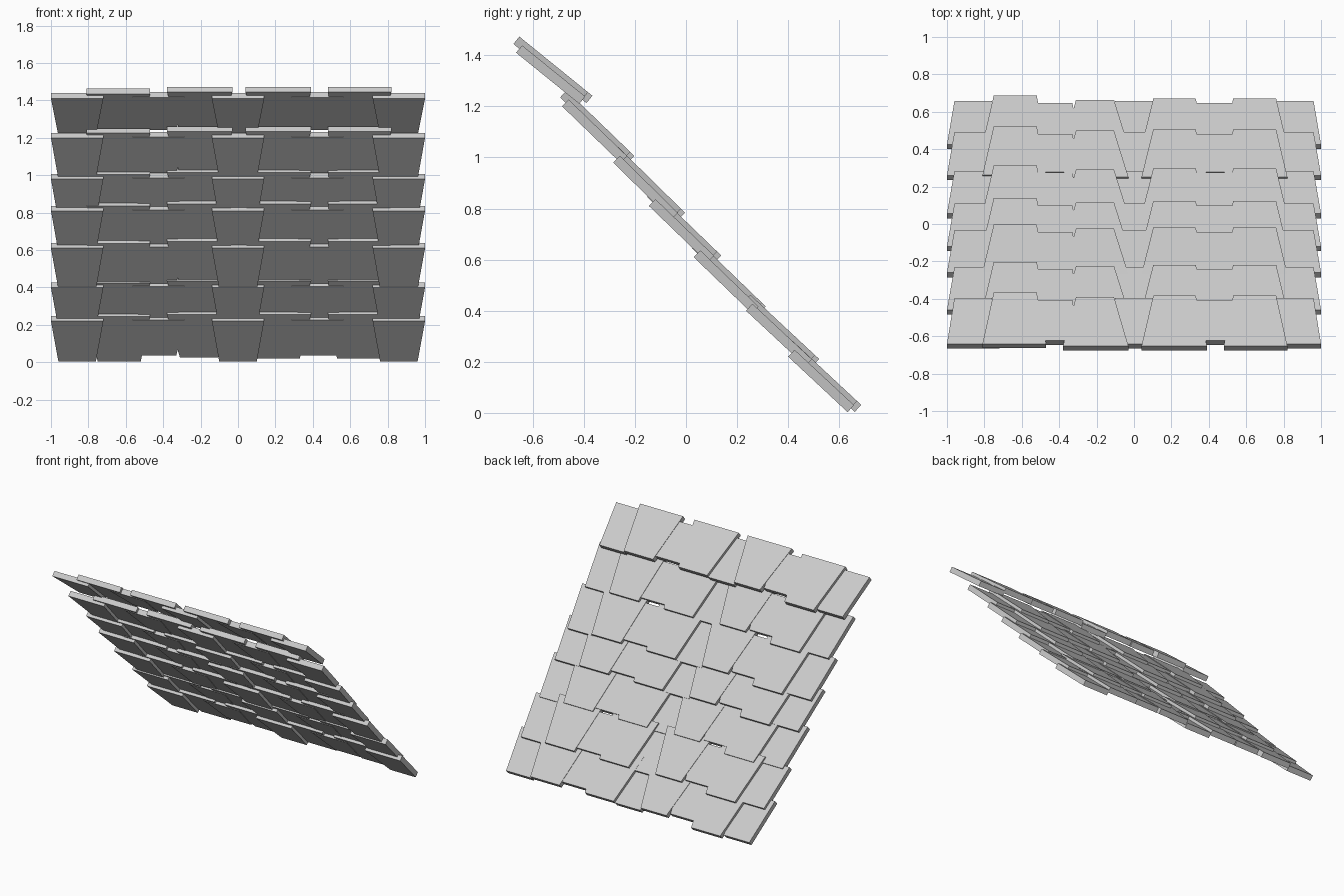
import bpy
from math import sin, cos, radians

if "Cube" in bpy.data.objects:
    bpy.data.objects.remove(bpy.data.objects["Cube"])

THICK = 0.037

# Each row: (y, z) of the upper underside corner and slope in degrees
ROWS = [
    (-0.665, 1.41, 39), (-0.485, 1.20, 44), (-0.285, 0.98, 44.5),
    (-0.145, 0.81, 44), (0.03, 0.61, 44), (0.235, 0.40, 43), (0.40, 0.22, 43),
]

# Each shingle: wide-end x range, narrow-end x range, start/end along slope, lift
SHINGLES = [
    # under layer
    ("under", -1.0, -0.72, -0.96, -0.76, 0.0, 0.318, 0.0),
    ("under", -0.14, 0.14, -0.10, 0.10, 0.0, 0.318, 0.0),
    ("under", 0.72, 1.0, 0.76, 0.96, 0.0, 0.318, 0.0),
    # middle layer
    ("middle", -0.565, -0.285, -0.525, -0.33, 0.01, 0.288, 0.017),
    ("middle", 0.285, 0.565, 0.33, 0.53, 0.01, 0.288, 0.017),
    # cover layer
    ("cover", -0.81, -0.47, -0.75, -0.52, -0.015, 0.338, 0.02),
    ("cover", -0.38, -0.03, -0.31, -0.107, -0.03, 0.308, 0.02),
    ("cover", 0.04, 0.39, 0.103, 0.33, -0.03, 0.316, 0.02),
    ("cover", 0.48, 0.82, 0.53, 0.76, -0.03, 0.316, 0.02),
]


def add_shingle(name, row, xa, xb, xc, xd, s0, s1, lift):
    """Tapered slab lying on the slope of its row."""
    y, z, deg = row
    c, s = cos(radians(deg)), sin(radians(deg))

    def point(x, along, up):
        return (x, y + along * c + up * s, z - along * s + up * c)

    outline = [(xa, s0), (xb, s0), (xd, s1), (xc, s1)]
    verts = [point(x, a, h) for h in (lift, lift + THICK) for x, a in outline]
    faces = [(0, 1, 2, 3), (7, 6, 5, 4)]
    faces += [(i, i + 4, (i + 1) % 4 + 4, (i + 1) % 4) for i in range(4)]
    mesh = bpy.data.meshes.new(name)
    mesh.from_pydata(verts, [], faces)
    mesh.update()
    bpy.context.collection.objects.link(bpy.data.objects.new(name, mesh))


# Roof: seven overlapping rows
for r, row in enumerate(ROWS, 1):
    for k, (layer, *dims) in enumerate(SHINGLES, 1):
        add_shingle(f"{layer}_shingle_row{r}_{k}", row, *dims)
